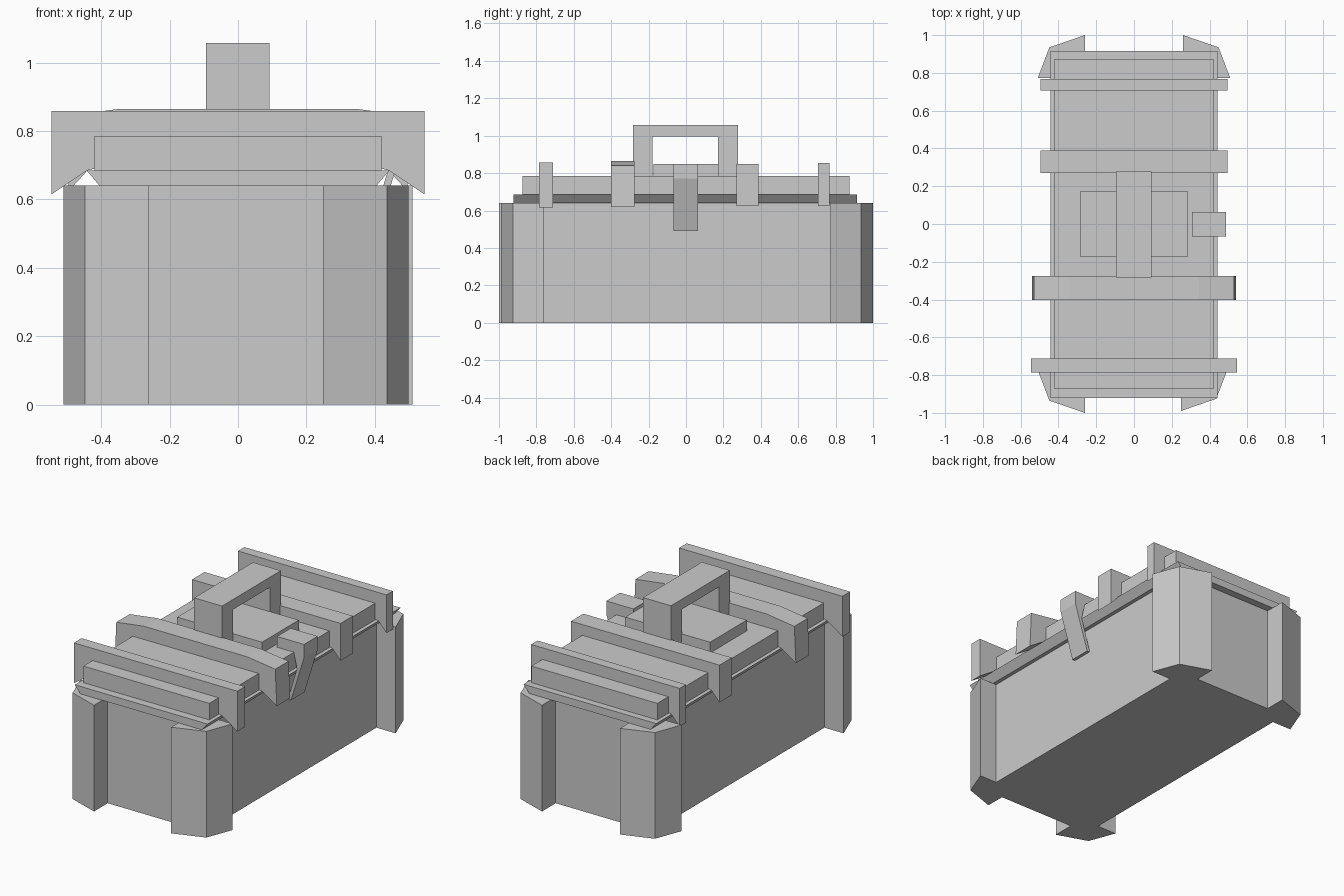
import bpy, bmesh

if "Cube" in bpy.data.objects:
    bpy.data.objects.remove(bpy.data.objects["Cube"])


def prism(name, pts, axis, a, b):
    """Extrude a 2D profile from a to b along an axis ('x', 'y' or 'z')."""
    place = {'x': lambda u, v, w: (w, u, v),
             'y': lambda u, v, w: (u, w, v),
             'z': lambda u, v, w: (u, v, w)}[axis]
    bm = bmesh.new()
    lo = [bm.verts.new(place(u, v, a)) for u, v in pts]
    hi = [bm.verts.new(place(u, v, b)) for u, v in pts]
    bm.faces.new(lo)
    bm.faces.new(hi)
    n = len(pts)
    for i in range(n):
        j = (i + 1) % n
        bm.faces.new((lo[i], lo[j], hi[j], hi[i]))
    bmesh.ops.recalc_face_normals(bm, faces=bm.faces)
    me = bpy.data.meshes.new(name)
    bm.to_mesh(me)
    bm.free()
    ob = bpy.data.objects.new(name, me)
    bpy.context.collection.objects.link(ob)
    return ob


def box(name, x, y, z0, z1):
    """Box centred on the z axis with half sizes x and y."""
    return prism(name, [(-x, -y), (x, -y), (x, y), (-x, y)], 'z', z0, z1)


def strap(name, y0, y1, half):
    """Bracket across the lid; 'half' lists the right half of the outer edge, top to tip."""
    right = half + [(0.44, 0.685), (0.42, 0.69), (0.42, 0.785)]
    left = [(-x, z) for x, z in reversed(right)]
    return prism(name, right + left, 'y', y0, y1)


# chest body
box("body", 0.382, 0.87, 0.0, 0.64)

# angled corner posts (the front right one sits slightly further in)
for sx in (-1, 1):
    for sy in (-1, 1):
        dx, dy = (-0.012, 0.01) if sx > 0 > sy else (0, 0)
        pts = [(0.26, 0.86), (0.26, 1.0), (0.448, 0.935), (0.51, 0.772), (0.37, 0.772)]
        prism("corner_post", [(sx * x + dx, sy * y + dy) for x, y in pts], 'z', 0.0, 0.64)

# lid: rim with undercut sides, then raised panel
prism("lid_rim", [(-0.405, 0.64), (0.405, 0.64), (0.443, 0.685), (-0.443, 0.685)],
      'y', -0.922, 0.915)
box("lid_panel", 0.42, 0.873, 0.685, 0.785)

# straps across the lid
strap("front_strap", -0.785, -0.712, [(0.545, 0.858), (0.545, 0.615)])
strap("front_middle_strap", -0.402, -0.275, [(0.345, 0.865), (0.53, 0.84), (0.54, 0.62)])
strap("back_middle_strap", 0.27, 0.388, [(0.495, 0.85), (0.495, 0.625)])
strap("back_strap", 0.707, 0.768, [(0.495, 0.855), (0.495, 0.625)])

# carrying handle on its base plate
box("handle_base", 0.283, 0.175, 0.785, 0.85)
prism("handle", [(-0.283, 0.785), (-0.283, 1.058), (0.277, 1.058), (0.277, 0.785),
                 (0.172, 0.785), (0.172, 0.997), (-0.18, 0.997), (-0.18, 0.785)],
      'x', -0.094, 0.092)

# side latch hooked over the lid edge, leaning in to the body
prism("latch", [(0.307, 0.78), (0.307, 0.85), (0.487, 0.85), (0.487, 0.77),
                (0.40, 0.49), (0.38, 0.49), (0.44, 0.69), (0.42, 0.78)],
      'y', -0.067, 0.063)
